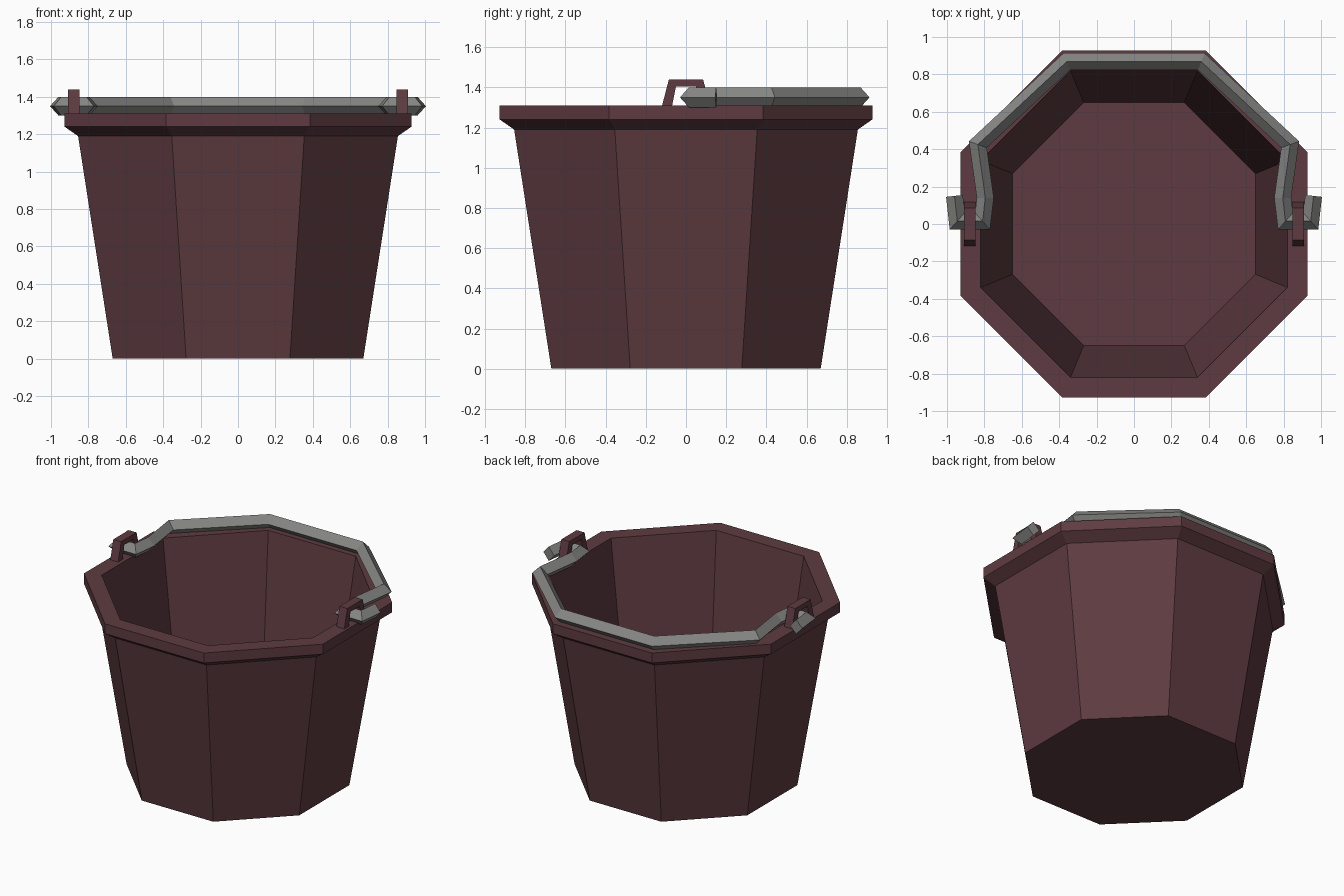
import bpy, bmesh, math
from mathutils import Vector

cube = bpy.data.objects.get("Cube")
if cube:
    bpy.data.objects.remove(cube, do_unlink=True)


def make_material(name, color):
    mat = bpy.data.materials.new(name)
    mat.use_nodes = True
    mat.diffuse_color = color
    mat.node_tree.nodes["Principled BSDF"].inputs["Base Color"].default_value = color
    return mat


def finish(name, bm, mat):
    bmesh.ops.recalc_face_normals(bm, faces=bm.faces)
    mesh = bpy.data.meshes.new(name)
    bm.to_mesh(mesh)
    bm.free()
    mesh.materials.append(mat)
    obj = bpy.data.objects.new(name, mesh)
    bpy.context.collection.objects.link(obj)
    return obj


def loft(name, rings, mat):
    """Skin closed rings of points and cap both ends."""
    bm = bmesh.new()
    rows = [[bm.verts.new(p) for p in ring] for ring in rings]
    n = len(rows[0])
    for a, b in zip(rows, rows[1:]):
        for i in range(n):
            j = (i + 1) % n
            bm.faces.new((a[i], a[j], b[j], b[i]))
    bm.faces.new(rows[0][::-1])
    bm.faces.new(rows[-1])
    return finish(name, bm, mat)


wood = make_material("dark reddish brown", (0.112, 0.044, 0.052, 1))
metal = make_material("grey metal", (0.24, 0.24, 0.235, 1))

# Bucket: octagonal profile of (apothem, height), outside up, over the rim, inside down
SIDES = 8
profile = [(0.67, 0), (0.855, 1.19), (0.927, 1.24), (0.927, 1.31), (0.82, 1.31), (0.65, 0.13)]


def octagon(apothem, z):
    r = apothem / math.cos(math.pi / SIDES)
    angles = [(k + 0.5) * math.tau / SIDES for k in range(SIDES)]
    return [(r * math.cos(a), r * math.sin(a), z) for a in angles]


loft("bucket", [octagon(a, z) for a, z in profile], wood)

# Handle: diamond bar swept along a mitred path, hooked through both brackets
half_path = [(0.96, 0.15), (0.945, 0.015), (0.81, 0.015), (0.795, 0.14), (0.835, 0.425), (0.36, 0.868)]
path = [Vector(p) for p in half_path] + [Vector((-x, y)) for x, y in reversed(half_path)]
BAR, BAR_Z = 0.045, 1.35
rings = []
for i, p in enumerate(path):
    before = (p - path[i - 1]).normalized() if i > 0 else None
    after = (path[i + 1] - p).normalized() if i < len(path) - 1 else None
    before, after = before or after, after or before
    n1, n2 = Vector((-before.y, before.x)), Vector((-after.y, after.x))
    side = (n1 + n2).normalized()
    side *= BAR / max(side.dot(n1), 0.6)
    rings.append([(p.x + side.x, p.y + side.y, BAR_Z), (p.x, p.y, BAR_Z + 0.05),
                  (p.x - side.x, p.y - side.y, BAR_Z), (p.x, p.y, BAR_Z - 0.05)])
loft("handle", rings, metal)

# Brackets: tapered arches standing on the rim
arch = [(-0.12, 1.305), (-0.085, 1.44), (0.085, 1.44), (0.12, 1.305),
        (0.07, 1.305), (0.05, 1.405), (-0.05, 1.405), (-0.07, 1.305)]
for label, sign in (("left", 1), ("right", -1)):
    loft(label + "_bracket", [[(sign * x, y, z) for y, z in arch] for x in (0.847, 0.908)], wood)
